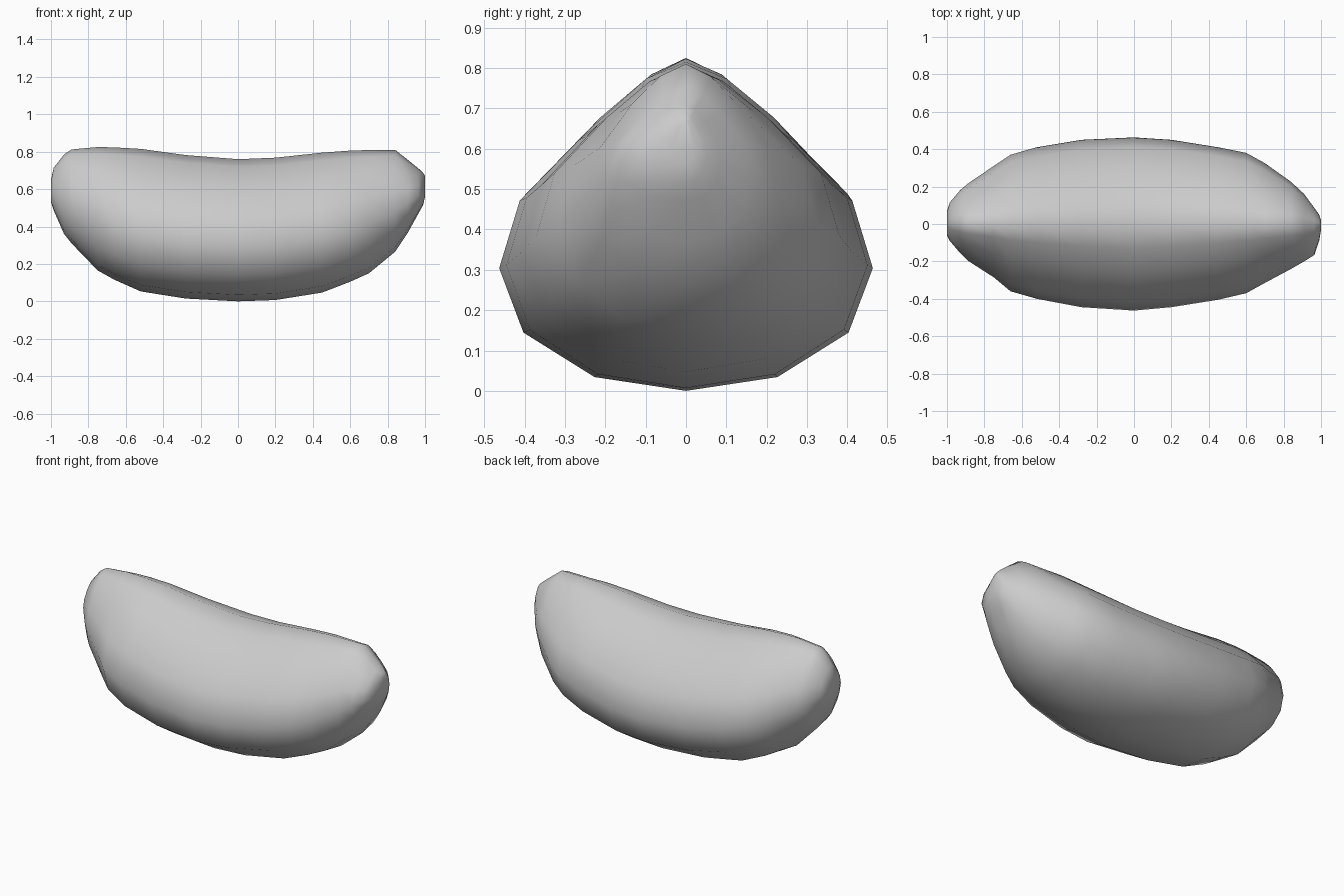
import bpy, bmesh

# Stations along the body: x, bottom z, top z, half width at back (+y), at front (-y)
stations = [
    (-1.0, .53, .65, .07, .06), (-.985, .485, .715, .115, .09),
    (-.93, .36, .785, .18, .155), (-.89, .31, .812, .215, .195),
    (-.75, .165, .825, .31, .285),
    (-.66, .115, .823, .37, .36), (-.52, .053, .815, .41, .40),
    (-.28, .015, .782, .45, .445), (0, 0, .76, .463, .463),
    (.20, .007, .768, .45, .445), (.45, .047, .795, .41, .405),
    (.60, .105, .806, .38, .37), (.70, .15, .809, .325, .315),
    (.84, .265, .81, .225, .24), (.91, .37, .755, .16, .20),
    (.965, .47, .71, .085, .165), (.99, .515, .687, .05, .09),
    (1.0, .56, .67, .02, .03),
]
# Half cross-section: relative width (middle, ends), relative height; egg shape
profile = [(0, 0, 0), (.49, .49, .045), (.87, .87, .19), (1, 1, .4),
           (.89, .88, .62), (.57, .52, .82), (.28, .24, .945), (0, 0, 1)]

# Body lofted through the stations
bm = bmesh.new()
rings = []
for x, z0, z1, back, front in stations:
    k = min(1, abs(x) / .65) if abs(x) < .8 else .3
    half = [(m + (e - m) * k, t) for m, e, t in profile]
    pts = [(w * back, t) for w, t in half]
    pts += [(-w * front, t) for w, t in half[-2:0:-1]]
    rings.append([bm.verts.new((x, y, z0 + t * (z1 - z0))) for y, t in pts])
n = len(rings[0])
for a, b in zip(rings, rings[1:]):
    for i in range(n):
        j = (i + 1) % n
        bm.faces.new((a[i], a[j], b[j], b[i]))
bm.faces.new(rings[0])
bm.faces.new(rings[-1])
bmesh.ops.recalc_face_normals(bm, faces=bm.faces)
for f in bm.faces:
    f.smooth = True
mesh = bpy.data.meshes.new("bean_body")
bm.to_mesh(mesh)
bm.free()
bpy.context.collection.objects.link(bpy.data.objects.new("bean_body", mesh))
